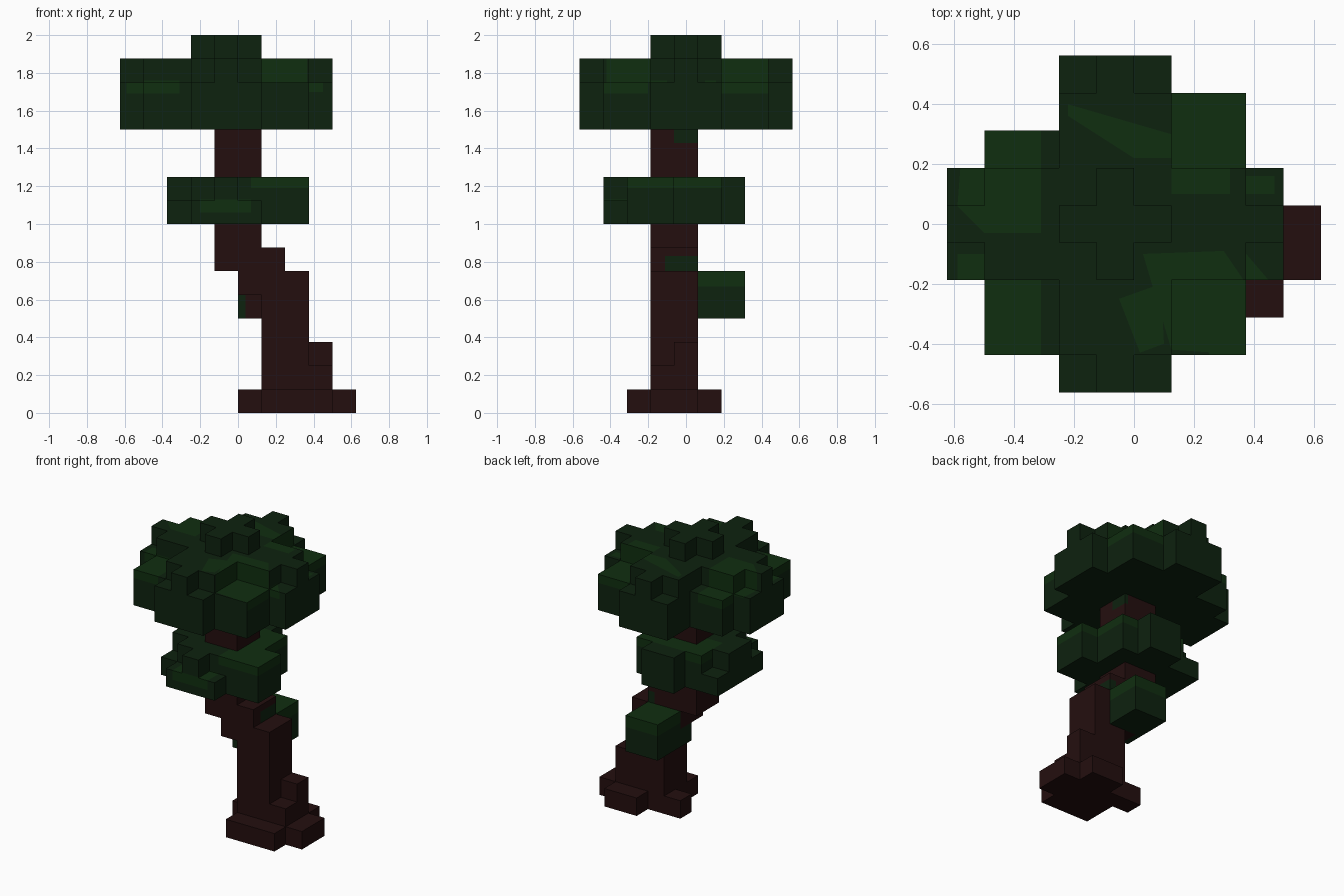
import bpy, bmesh
from mathutils import Vector
from itertools import product

cube = bpy.data.objects.get("Cube")
if cube:
    bpy.data.objects.remove(cube, do_unlink=True)

U = 0.125  # edge of one block


def material(name, rgb):
    m = bpy.data.materials.new(name)
    m.use_nodes = True
    m.diffuse_color = (*rgb, 1)
    bsdf = m.node_tree.nodes["Principled BSDF"]
    bsdf.inputs["Base Color"].default_value = (*rgb, 1)
    bsdf.inputs["Roughness"].default_value = 0.9
    return m


BARK = material("dark bark", (0.0175, 0.0045, 0.0045))
DARK = material("dark leaf", (0.0043, 0.0160, 0.0048))
LIGHT = material("light leaf", (0.0050, 0.0275, 0.0050))


def paint(bm, outline, z0, z1, slot):
    """Cut a convex counter-clockwise column into the faces and colour it."""
    pts = [Vector((x, y, 0)) for x, y in outline]
    planes = [(Vector((0, 0, z0)), Vector((0, 0, -1))), (Vector((0, 0, z1)), Vector((0, 0, 1)))]
    for a, b in zip(pts, pts[1:] + pts[:1]):
        d = (b - a).normalized()
        planes.append((a, Vector((d.y, -d.x, 0))))

    def near(f):
        return all(any((v.co - p).dot(n) < 0.01 for v in f.verts) for p, n in planes)

    for p, n in planes:
        faces = [f for f in bm.faces if near(f)]
        edges = {e for f in faces for e in f.edges}
        verts = {v for f in faces for v in f.verts}
        bmesh.ops.bisect_plane(bm, geom=faces + list(edges) + list(verts),
                               plane_co=p, plane_no=n, dist=0.0005)
    for f in bm.faces:
        c = f.calc_center_median()
        if all((c - p).dot(n) < 0.003 for p, n in planes):
            f.material_index = slot


def rect(x0, x1, y0, y1):
    return [(x0, y0), (x1, y0), (x1, y1), (x0, y1)]


def blocks(name, boxes, mats, patches=()):
    """Join block ranges into one shell of outer faces."""
    cells = set()
    for x0, x1, y0, y1, z0, z1 in boxes:
        cells |= set(product(range(x0, x1), range(y0, y1), range(z0, z1)))
    bm = bmesh.new()
    for c in cells:
        for axis, side in product(range(3), (0, 1)):
            nb = list(c)
            nb[axis] += 2 * side - 1
            if tuple(nb) in cells:
                continue
            ring = []
            for s, t in ((0, 0), (1, 0), (1, 1), (0, 1)):
                p = list(c)
                p[axis] += side
                p[(axis + 1) % 3] += s
                p[(axis + 2) % 3] += t
                ring.append(bm.verts.new((p[0] * U, (p[1] + 0.5) * U, p[2] * U)))
            bm.faces.new(ring if side else ring[::-1])
    bmesh.ops.remove_doubles(bm, verts=bm.verts[:], dist=0.001)
    for outline, z0, z1, slot in patches:
        paint(bm, outline, z0, z1, slot)
    me = bpy.data.meshes.new(name)
    bm.to_mesh(me)
    bm.free()
    for m in mats:
        me.materials.append(m)
    ob = bpy.data.objects.new(name, me)
    bpy.context.collection.objects.link(ob)
    return ob


# Leaning trunk with roots
blocks("trunk", [
    (1, 3, -2, 0, 0, 6), (0, 1, -2, 0, 5, 6), (0, 1, -1, 0, 4, 5),
    (-1, 2, -2, 0, 6, 7), (-1, 1, -2, 0, 7, 12),
    (3, 4, -1, 0, 0, 3), (3, 4, -2, -1, 0, 2),
    (4, 5, -2, 0, 0, 1), (1, 4, -3, -2, 0, 1), (2, 4, 0, 1, 0, 1), (0, 1, -1, 0, 0, 1),
], [BARK, DARK, LIGHT], [
    (rect(0.2, 0.25, -0.11, 0.0625), 0.75, 0.83, 1),
    (rect(0.0, 0.04, -0.07, 0.0625), 0.5, 0.62, 1),
    (rect(0.1, 0.125, -0.06, 0.0625), 1.43, 1.5, 1),
])

# Small tuft behind the trunk
blocks("small_tuft", [(0, 2, 0, 2, 4, 6)], [DARK, LIGHT],
       [(rect(0, 0.25, 0.06, 0.32), 0.67, 0.75, 1)])

# Middle layer of leaves
blocks("middle_leaves", [
    (-2, 2, -3, 1, 8, 10), (2, 3, -3, -1, 8, 10),
    (-2, 1, -4, -3, 8, 9), (-1, 0, -4, -3, 9, 10),
    (-3, -2, -3, 1, 8, 9), (-3, -2, -2, 0, 9, 10),
    (-1, 1, 1, 2, 8, 10),
], [DARK, LIGHT], [
    (rect(0.07, 0.375, -0.32, 0.19), 1.19, 1.25, 1),
    (rect(-0.2, 0.07, -0.44, -0.31), 1.06, 1.13, 1),
    (rect(-0.25, 0.07, -0.05, 0.19), 1.19, 1.25, 1),
])

# Top crown: wide base, narrower step, cross on top
tips = [(-5, -4, -1, 0), (3, 4, -1, 0), (-1, 0, -5, -4), (-1, 0, 3, 4)]
crown = [
    (-4, 3, -2, 1, 12, 15), (-2, 1, -4, 3, 12, 15),
    (1, 3, -4, 3, 12, 14), (-4, -2, -4, 2, 12, 14),
    (-2, 1, -5, 4, 12, 14), (-5, 4, -2, 1, 12, 14),
    (-2, 1, -1, 0, 15, 16), (-1, 0, -2, 1, 15, 16),
] + [(*t, 14, 15) for t in tips]
blocks("crown", crown, [DARK, LIGHT], [
    (rect(0.125, 0.375, 0.1875, 0.4375), 1.69, 1.88, 1),
    ([(-0.22, 0.22), (0, 0.22), (0.125, 0.14), (0.125, 0.3), (-0.22, 0.4)], 1.8, 1.88, 1),
    (rect(0.125, 0.32, 0.1, 0.19), 1.8, 1.88, 1),
    (rect(0.375, 0.47, 0.1, 0.16), 1.7, 1.76, 1),
    ([(0.375, -0.1875), (0.45, -0.1875), (0.375, -0.1)], 1.7, 1.76, 1),
    ([(0.03, -0.1), (0.125, -0.42), (0.375, -0.4375), (0.375, -0.2), (0.3, -0.09)], 1.69, 1.88, 1),
    ([(-0.05, -0.25), (0.02, -0.43), (0.1, -0.4), (0.09, -0.2)], 1.75, 1.88, 1),
    (rect(-0.5, -0.31, -0.4375, -0.1875), 1.69, 1.76, 1),
    (rect(-0.5, -0.31, 0.1875, 0.3125), 1.69, 1.76, 1),
    ([(-0.59, 0.06), (-0.5, -0.03), (-0.31, -0.03), (-0.31, 0.19), (-0.58, 0.19)], 1.74, 1.88, 1),
    (rect(-0.59, -0.5, -0.1875, -0.1), 1.69, 1.76, 1),
])
